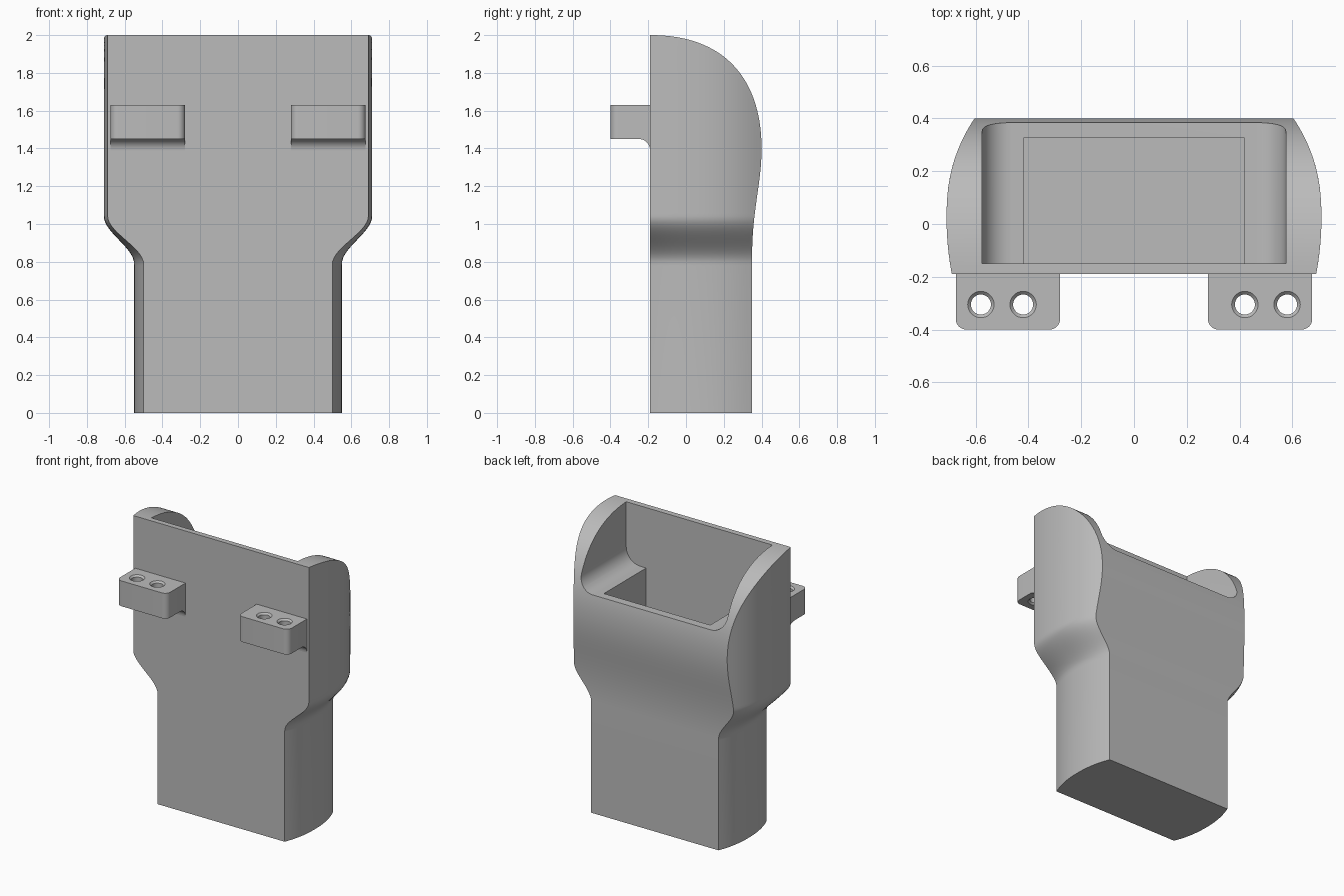
import bpy, bmesh, math
from mathutils import Vector
from mathutils.geometry import interpolate_bezier

cube = bpy.data.objects.get("Cube")
if cube:
    bpy.data.objects.remove(cube, do_unlink=True)

grey = bpy.data.materials.new("plain grey")
grey.use_nodes = True
grey.diffuse_color = (0.5, 0.5, 0.5, 1)
grey.node_tree.nodes["Principled BSDF"].inputs["Base Color"].default_value = (0.5, 0.5, 0.5, 1)

FRONT = -0.19


def loft(name, rings):
    """Skin closed rings of equal length and cap both ends."""
    bm = bmesh.new()
    rows = [[bm.verts.new(p) for p in ring] for ring in rings]
    n = len(rows[0])
    for a, b in zip(rows, rows[1:]):
        for i in range(n):
            j = (i + 1) % n
            bm.faces.new((a[i], a[j], b[j], b[i]))
    bm.faces.new(rows[0][::-1])
    bm.faces.new(rows[-1])
    bmesh.ops.recalc_face_normals(bm, faces=bm.faces)
    mesh = bpy.data.meshes.new(name)
    bm.to_mesh(mesh)
    bm.free()
    mesh.materials.append(grey)
    obj = bpy.data.objects.new(name, mesh)
    bpy.context.collection.objects.link(obj)
    return obj


def arc(cx, cy, r, start, end, steps=10):
    angles = [math.radians(start + (end - start) * i / steps) for i in range(steps + 1)]
    return [(cx + r * math.cos(a), cy + r * math.sin(a)) for a in angles]


def select(obj):
    bpy.ops.object.select_all(action='DESELECT')
    obj.select_set(True)
    bpy.context.view_layer.objects.active = obj


def cut(obj, cutter):
    cutter.hide_render = True
    mod = obj.modifiers.new("cut", 'BOOLEAN')
    mod.operation = 'DIFFERENCE'
    mod.solver = 'EXACT'
    mod.object = cutter
    select(obj)
    bpy.ops.object.modifier_apply(modifier=mod.name)
    bpy.data.objects.remove(cutter, do_unlink=True)


def smooth(obj):
    select(obj)
    bpy.ops.object.shade_smooth_by_angle(angle=math.radians(30))


def half_width(y, z):
    """Bowed sides: narrow lower grip blending into the wide head."""
    low = 0.55 - 0.05 * abs((y - 0.08) / 0.27) ** 2.2
    if y > 0.02:
        high = 0.71 - 0.106 * ((y - 0.02) / 0.38) ** 2.4
    else:
        high = 0.71 - 0.02 * ((0.02 - y) / 0.21) ** 2
    t = min(max((z - 0.79) / 0.25, 0), 1)
    return low + (high - low) * t * t * (3 - 2 * t)


# Body: back profile (y, z) from the base up over the rounded top
def bezier(points, count):
    return interpolate_bezier(*[Vector((y, z, 0)) for y, z in points], count)


profile = [Vector((0.35, 0, 0))]
profile += bezier([(0.35, 0.78), (0.345, 1.07), (0.4, 1.2), (0.4, 1.4)], 40)
profile += bezier([(0.4, 1.4), (0.4, 1.75), (0.22, 2.0), (FRONT + 0.003, 2.0)], 40)[1:]

rings = []
for p in profile:
    back, z = p.x, p.y
    ys = [FRONT + (back - FRONT) * i / 18 for i in range(19)]
    side = [(half_width(y, z), y, z) for y in ys]
    rings.append(side + [(-x, y, z) for x, y, z in reversed(side)])
body = loft("body", rings)

# Open channel through the back of the head, with filleted floor corners
LEDGE, R = 1.57, 0.11
right = arc(0.575 - R, LEDGE + R, R, -90, 0)
channel = right + [(0.575, 2.2), (-0.575, 2.2)] + [(-x, z) for x, z in reversed(right)]
cut(body, loft("channel_cutter", [[(x, y, z) for x, z in channel] for y in (-0.15, 0.7)]))

# Deep rectangular pocket
pocket = [(-0.418, -0.15), (0.418, -0.15), (0.418, 0.325), (-0.418, 0.325)]
cut(body, loft("pocket_cutter", [[(x, y, z) for x, y in pocket] for z in (0.06, 1.8)]))
smooth(body)

# Mounting lugs on the front, each with two chamfered holes and a fillet below
for label, sign in (("left", 1), ("right", -1)):
    inner, outer, tip, r = 0.28, 0.675, -0.4, 0.04
    outline = [(outer, FRONT + 0.01), (inner, FRONT + 0.01)]
    outline += arc(inner + r, tip + r, r, 180, 270) + arc(outer - r, tip + r, r, 270, 360)
    lug = loft(label + "_lug", [[(sign * x, y, z) for x, y in outline] for z in (1.45, 1.63)])
    for hx in (0.42, 0.58):
        steps = [(0.06, 1.44), (0.038, 1.462), (0.038, 1.618), (0.06, 1.64)]
        circles = [[(x, y, z) for x, y in arc(sign * hx, -0.305, rad, 0, 350, 35)]
                   for rad, z in steps]
        cut(lug, loft("hole_cutter", circles))
    smooth(lug)

    web = arc(-0.25, 1.39, 0.06, 90, 0) + [(FRONT + 0.01, 1.39), (FRONT + 0.01, 1.455),
                                           (-0.25, 1.455)]
    smooth(loft(label + "_lug_fillet",
                [[(sign * x, y, z) for y, z in web] for x in (inner, outer)]))
